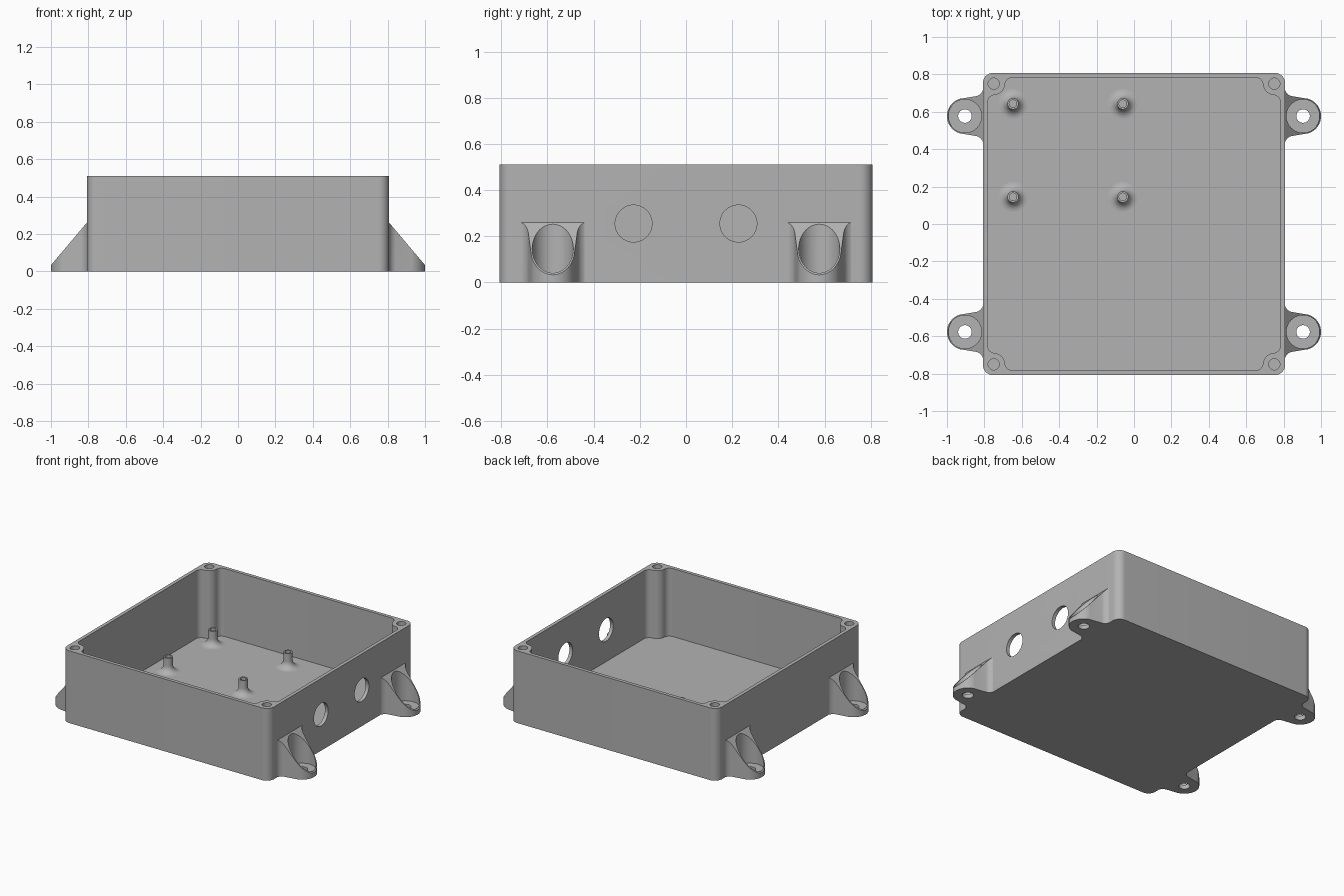
import bpy, bmesh, math
from mathutils import Vector

cube = bpy.data.objects.get("Cube")
if cube:
    bpy.data.objects.remove(cube, do_unlink=True)

grey = bpy.data.materials.new("plain grey")
grey.use_nodes = True
COLOUR = (0.45, 0.45, 0.45, 1)
grey.diffuse_color = COLOUR
grey.node_tree.nodes["Principled BSDF"].inputs["Base Color"].default_value = COLOUR

HALF, HEIGHT, FLOOR = 0.808, 0.51, 0.03
INNER = 0.783
BOSS = 0.75
EAR_X, EAR_Y = 0.904, 0.577


def arc(cx, cy, r, a0, a1, n=12):
    """Points on an arc, angles in degrees."""
    angles = [math.radians(a0 + (a1 - a0) * i / n) for i in range(n + 1)]
    return [(cx + r * math.cos(a), cy + r * math.sin(a)) for a in angles]


def four_corners(points):
    """Repeat the +x +y corner path round all four corners."""
    loop = []
    for _ in range(4):
        loop += points
        points = [(-y, x) for x, y in points]
    return loop


def make_object(name, bm):
    bmesh.ops.recalc_face_normals(bm, faces=bm.faces)
    mesh = bpy.data.meshes.new(name)
    bm.to_mesh(mesh)
    bm.free()
    mesh.materials.append(grey)
    ob = bpy.data.objects.new(name, mesh)
    bpy.context.collection.objects.link(ob)
    return ob


def prism_bm(loop, z0, z1):
    bm = bmesh.new()
    face = bm.faces.new([bm.verts.new((x, y, z0)) for x, y in loop])
    top = bmesh.ops.extrude_face_region(bm, geom=[face])
    verts = [g for g in top["geom"] if isinstance(g, bmesh.types.BMVert)]
    bmesh.ops.translate(bm, verts=verts, vec=(0, 0, z1 - z0))
    return bm


def prism(name, loop, z0, z1):
    return make_object(name, prism_bm(loop, z0, z1))


def drill(x, y, r, z0, z1, n=48):
    return prism("drill", arc(x, y, r, 0, 360, n)[:-1], z0, z1)


def activate(ob):
    bpy.ops.object.select_all(action="DESELECT")
    ob.select_set(True)
    bpy.context.view_layer.objects.active = ob


def cut(ob, cutter):
    mod = ob.modifiers.new("cut", "BOOLEAN")
    mod.operation, mod.solver, mod.object = "DIFFERENCE", "EXACT", cutter
    activate(ob)
    bpy.ops.object.modifier_apply(modifier=mod.name)
    bpy.data.objects.remove(cutter, do_unlink=True)


def smooth(ob):
    activate(ob)
    bpy.ops.object.shade_smooth_by_angle(angle=math.radians(32))


# Enclosure with rounded outer corners
corner_r = 0.055
outer = four_corners(arc(HALF - corner_r, HALF - corner_r, corner_r, 0, 90))
box = prism("enclosure", outer, 0, HEIGHT)

# Cavity that leaves a screw boss in each corner
f = 0.04
side = BOSS - 0.06 - f
corner = (arc(INNER - f, side, f, 0, 90) + arc(BOSS, BOSS, 0.06, 265, 185)
          + arc(side, INNER - f, f, 0, 90))
cut(box, prism("cavity", four_corners(corner), FLOOR, HEIGHT + 0.1))

# Screw holes in the bosses
for sx in (-1, 1):
    for sy in (-1, 1):
        cut(box, drill(sx * BOSS, sy * BOSS, 0.03, 0.2, HEIGHT + 0.1))

# Two cable holes through the left wall
for y in (-0.227, 0.227):
    hole = drill(0, 0, 0.08, -0.1, 0.1)
    hole.rotation_euler = (0, math.pi / 2, 0)
    hole.location = (0.8, y, 0.255)
    bpy.context.view_layer.update()
    cut(box, hole)
smooth(box)

# Mounting ear: round tab flaring into the wall
tip_r = 0.096
lower = arc(0.855, -0.155, 0.05, 180, 105, 8)
tip = arc(0, 0, tip_r, -75, 75, 40)
loop = [(0.79, -0.155)] + [(x, y + EAR_Y) for x, y in lower]
loop[0] = (0.79, EAR_Y - 0.155)
loop += [(x + EAR_X, y + EAR_Y) for x, y in tip]
loop += [(x, EAR_Y - y) for x, y in reversed(lower)] + [(0.79, EAR_Y + 0.155)]
bm = prism_bm(loop, 0, 0.4)

# Slope the top of the ear down to its tip
bmesh.ops.recalc_face_normals(bm, faces=bm.faces)
slope = Vector((0.225, 0, 0.19)).normalized()
geom = bm.verts[:] + bm.edges[:] + bm.faces[:]
res = bmesh.ops.bisect_plane(bm, geom=geom, plane_co=(1, 0, 0.033),
                             plane_no=slope, clear_outer=True)
rim = [g for g in res["geom_cut"] if isinstance(g, bmesh.types.BMEdge)]
bmesh.ops.contextual_create(bm, geom=rim)
ear = make_object("mounting_ears", bm)

# Screw pocket and through hole, then mirror to four ears
cut(ear, drill(EAR_X, EAR_Y, 0.089, FLOOR, 0.6, 64))
cut(ear, drill(EAR_X, EAR_Y, 0.036, -0.1, 0.2))
mirror = ear.modifiers.new("mirror", "MIRROR")
mirror.use_axis = (True, True, False)
mirror.use_mirror_merge = False
activate(ear)
bpy.ops.object.modifier_apply(modifier=mirror.name)
smooth(ear)


# Hollow board standoffs with a flared foot
def standoff(x, y):
    top = 0.135
    profile = arc(0.08, FLOOR + 0.05, 0.05, 270, 180, 8)
    profile += [(0.03, top), (0.02, top), (0.02, FLOOR + 0.01), (0, FLOOR + 0.01)]
    bm = bmesh.new()
    verts = [bm.verts.new((r, 0, z)) for r, z in profile]
    edges = [bm.edges.new(pair) for pair in zip(verts, verts[1:])]
    bmesh.ops.spin(bm, geom=verts + edges, axis=(0, 0, 1), cent=(0, 0, 0),
                   angle=math.tau, steps=32, use_merge=True)
    bmesh.ops.remove_doubles(bm, verts=bm.verts, dist=0.0001)
    ob = make_object("standoff", bm)
    ob.location = (x, y, 0)
    smooth(ob)


for x in (-0.647, -0.06):
    for y in (0.145, 0.643):
        standoff(x, y)
